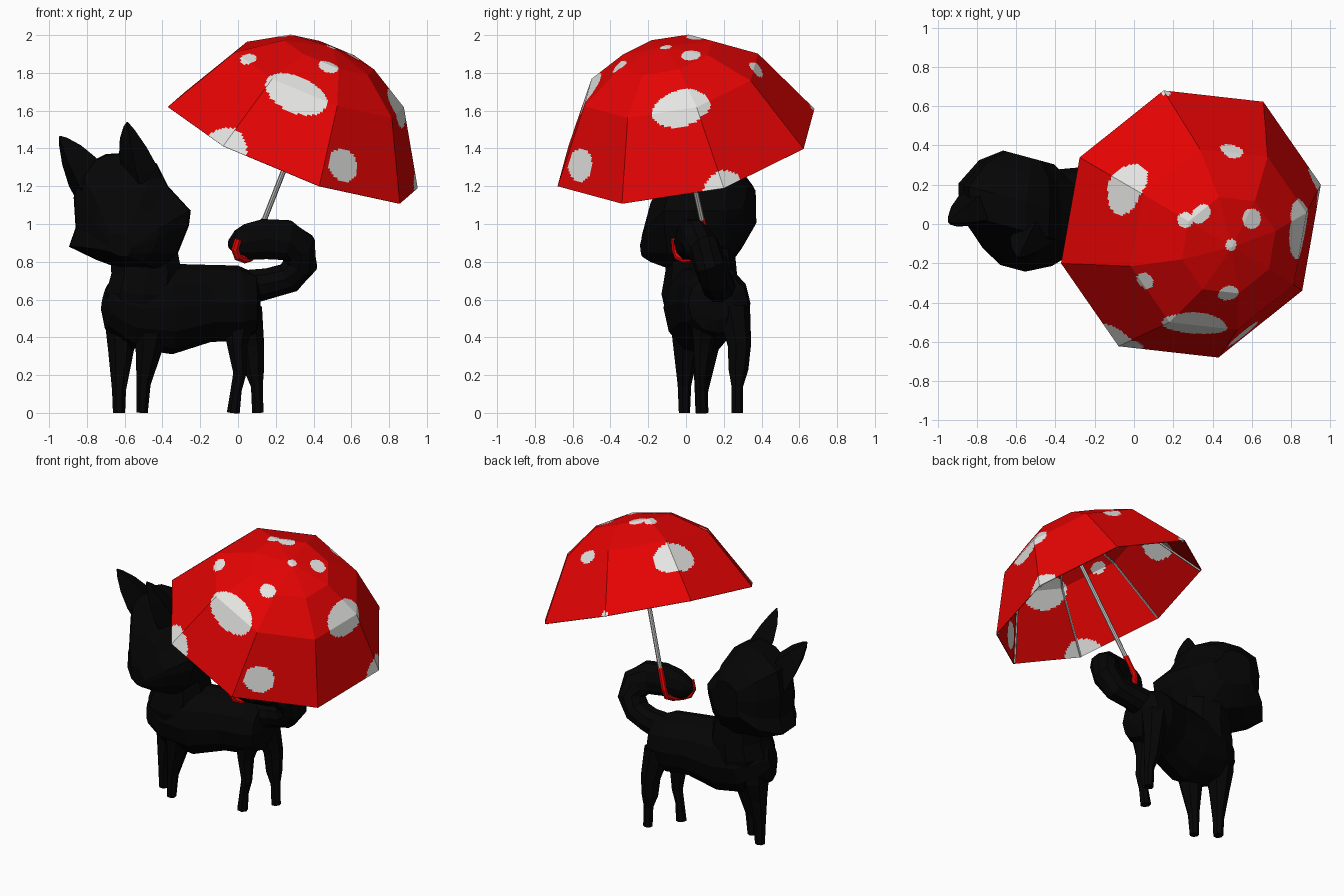
import bpy, bmesh, math
from mathutils import Vector

if "Cube" in bpy.data.objects:
    bpy.data.objects.remove(bpy.data.objects["Cube"])

V = Vector


def mat(name, rgb):
    m = bpy.data.materials.new(name)
    m.diffuse_color = (*rgb, 1)
    m.use_nodes = True
    m.node_tree.nodes["Principled BSDF"].inputs["Base Color"].default_value = m.diffuse_color
    return m


BLACK = mat("black fur", (0.0015, 0.0015, 0.0015))
RED = mat("red", (0.78, 0.001, 0.001))
WHITE = mat("white spots", (0.78, 0.78, 0.76))
GREY = mat("grey metal", (0.55, 0.55, 0.54))


def finish(bm, name, *mats):
    bmesh.ops.recalc_face_normals(bm, faces=bm.faces)
    me = bpy.data.meshes.new(name)
    bm.to_mesh(me)
    bm.free()
    ob = bpy.data.objects.new(name, me)
    bpy.context.collection.objects.link(ob)
    for m in mats:
        me.materials.append(m)
    return ob


def loft(name, rings, m):
    """Skin a list of point rings and cap both ends."""
    bm = bmesh.new()
    rows = [[bm.verts.new(p) for p in r] for r in rings]
    n = len(rows[0])
    for a, b in zip(rows, rows[1:]):
        for i in range(n):
            j = (i + 1) % n
            bm.faces.new((a[i], a[j], b[j], b[i]))
    bm.faces.new(rows[0])
    bm.faces.new(rows[-1])
    return finish(bm, name, m)


def tube(name, pts, m, sides=8, ref=(0, 1, 0)):
    """Tube through (x, y, z, side radius[, other radius]) points."""
    ps = [V(p[:3]) for p in pts]
    rings = []
    for i, p in enumerate(pts):
        t = (ps[min(i + 1, len(ps) - 1)] - ps[max(i - 1, 0)]).normalized()
        u = (V(ref) - t * V(ref).dot(t)).normalized()
        w = t.cross(u)
        ra, rb = p[3], p[-1]
        rings.append([ps[i] + u * ra * math.cos(k * math.tau / sides)
                      + w * rb * math.sin(k * math.tau / sides) for k in range(sides)])
    return loft(name, rings, m)


# body and neck
tube("body", [(-.70, .04, .61, .07, .08), (-.66, .05, .60, .13, .16), (-.53, .07, .56, .19, .22),
              (-.36, .08, .55, .20, .24), (-.16, .12, .58, .18, .205), (0, .16, .58, .185, .20),
              (.09, .17, .58, .16, .16), (.12, .17, .58, .08, .09)], BLACK, 12)
tube("neck", [(-.50, .07, .50, .17, .17), (-.50, .07, .62, .20, .21), (-.485, .08, .74, .19, .195),
              (-.51, .08, .95, .17, .18)], BLACK, 10)

# head: front outline swept in depth, turned to one side
outline = [(-.84, 1.30), (-.70, 1.37), (-.55, 1.38), (-.43, 1.32), (-.37, 1.2), (-.25, 1.07), (-.26, .99),
           (-.32, .84), (-.42, .75), (-.60, .755), (-.75, .81), (-.895, .88), (-.86, .98), (-.87, 1.14)]
sections = [(-.225, .2, -.04, -.17), (-.165, .55, -.02, -.09), (-.03, .98, 0, 0), (.12, 1, 0, 0),
            (.26, .76, .03, 0), (.34, .4, .04, .02)]  # y, scale, x shift, z shift
cx, cz = -.58, 1.06
loft("head", [[V((cx + (x - cx) * s + dx, y - .27 * (x - cx) * s, cz + (z - cz) * s + dz))
               for x, z in outline] for y, s, dx, dz in sections], BLACK)


# ears
def ear(name, base, tip):
    base, tip = [V(p) for p in base], V(tip)
    c = sum(base, V()) / len(base)
    rings = [[c + (p - c) * s + (tip - c) * h for p in base]
             for s, h in ((1.05, -.3), (1, 0), (.68, .48), (.28, .85), (.03, 1))]
    loft(name, rings, BLACK)


ear("left_ear", [(-.895, .14, 1.2), (-.85, -.01, 1.22), (-.75, .02, 1.35), (-.79, .14, 1.33)], (-.945, .01, 1.465))
ear("right_ear", [(-.63, -.07, 1.36), (-.54, -.16, 1.28), (-.42, -.10, 1.29), (-.5, .01, 1.36)], (-.585, -.17, 1.54))

# legs
for name, pts in {
    "left_front_leg": [(-.60, .11, .60, .10), (-.61, .11, .45, .095), (-.62, .10, .33, .07),
                       (-.63, .08, .12, .038), (-.63, .08, 0, .033)],
    "right_front_leg": [(-.46, .02, .60, .11), (-.46, .01, .45, .1), (-.47, 0, .35, .075),
                        (-.50, -.01, .15, .038), (-.508, -.01, 0, .031)],
    "right_hind_leg": [(.01, .11, .55, .1), (-.005, .09, .36, .055), (.01, .08, .21, .036),
                       (-.01, .08, .12, .03), (-.025, .085, 0, .035)],
    "left_hind_leg": [(.04, .25, .55, .09), (.075, .28, .36, .065), (.085, .275, .23, .055),
                      (.10, .27, .14, .032), (.105, .27, 0, .031)],
}.items():
    tube(name, pts, BLACK, 7)

# curled tail around the umbrella handle
tube("tail", [(.02, .17, .66, .10), (.16, .17, .685, .085), (.27, .15, .715, .085), (.33, .13, .79, .09, .095),
              (.315, .09, .875, .09, .105), (.25, .05, .915, .085, .112), (.14, .025, .92, .08, .112),
              (.05, .01, .905, .075, .10), (-.01, .005, .895, .06, .075), (-.05, .01, .895, .02)], BLACK, 10)

# umbrella frame: rim centre, two rim directions and the tilted axis
C = V((.29, 0, 1.405))
E1, E2 = V((.66, .20, -.215)).normalized(), V((-.14, .68, .205)).normalized()
N = E1.cross(E2).normalized()
PROFILE = [(.724, 0), (.49, .393), (.261, .538)]
H = .585


def on_canopy(k, r, h):
    a = k * math.tau / 8
    return C + (E1 * math.cos(a) + E2 * math.sin(a)) * r + N * h


# canopy: eight flat-sided panels, finely cut so spots can be coloured by rule
SPOTS = [(.31, -.50, 1.68, .175, 1.6), (.84, -.02, 1.61, .16, 1.5), (-.02, .18, 1.85, .15, 1.4),
         (.56, -.56, 1.31, .10, 1.15), (-.07, -.61, 1.42, .14, 1.3), (.94, .2, 1.2, .12, 1.4),
         (.5, .37, 1.81, .062, 1.3), (.60, .03, 1.89, .054, 1.05), (.34, .05, 1.97, .055, 1.3),
         (.26, .02, 1.99, .04, 1), (.50, -.11, 1.95, .03, 1), (.06, -.29, 1.87, .05, 1.2),
         (.48, -.35, 1.83, .055, 1.2), (.16, .68, 1.61, .03, 1)]  # x, y, z, radius, flattening
bm = bmesh.new()
STEPS = 34
for k in range(8):
    levels = [(on_canopy(k, r, h), on_canopy(k + 1, r, h)) for r, h in PROFILE + [(0, H)]]
    for (a, b), (d, c) in zip(levels, levels[1:]):
        grid = [[bm.verts.new(a.lerp(b, i / STEPS).lerp(d.lerp(c, i / STEPS), j / STEPS))
                 for i in range(STEPS + 1)] for j in range(STEPS + 1)]
        for j in range(STEPS):
            for i in range(STEPS):
                bm.faces.new((grid[j][i], grid[j][i + 1], grid[j + 1][i + 1], grid[j + 1][i]))
bmesh.ops.remove_doubles(bm, verts=bm.verts, dist=.0002)
centres = [(f, f.calc_center_median()) for f in bm.faces]
for x, y, z, rad, flat in SPOTS:
    s = min((p for _, p in centres), key=lambda p: (p - V((x, y, z))).length)
    around = N.cross(s - C).normalized()
    for f, p in centres:
        d = p - s
        side = d.dot(around)
        if math.hypot(side, flat * (d - around * side).length) < rad:
            f.material_index = 1
canopy = finish(bm, "umbrella_canopy", RED, WHITE)
sol = canopy.modifiers.new("thin cloth", 'SOLIDIFY')
sol.thickness = .004

# ribs under the canopy seams
for k in range(8):
    tube(f"rib_{k + 1}", [(*on_canopy(k, r, h), .007)
                          for r, h in ((.711, -.002), (.478, .38), (.255, .523), (.04, .562))],
         GREY, 5, ref=N)

# shaft and hooked handle
tube("umbrella_shaft", [(*(C + N * t), .014) for t in (-.44, H - .02)], GREY, 8)
tube("umbrella_handle", [(*(C + N * -.42), .019), (*(C + N * -.56), .019), (.08, .10, .845, .02),
                         (.065, .05, .82, .02), (.035, -.01, .812, .021), (0, -.04, .825, .022),
                         (-.015, -.055, .865, .022), (.002, -.06, .92, .021)], RED, 8, ref=(.9, -.45, 0))
